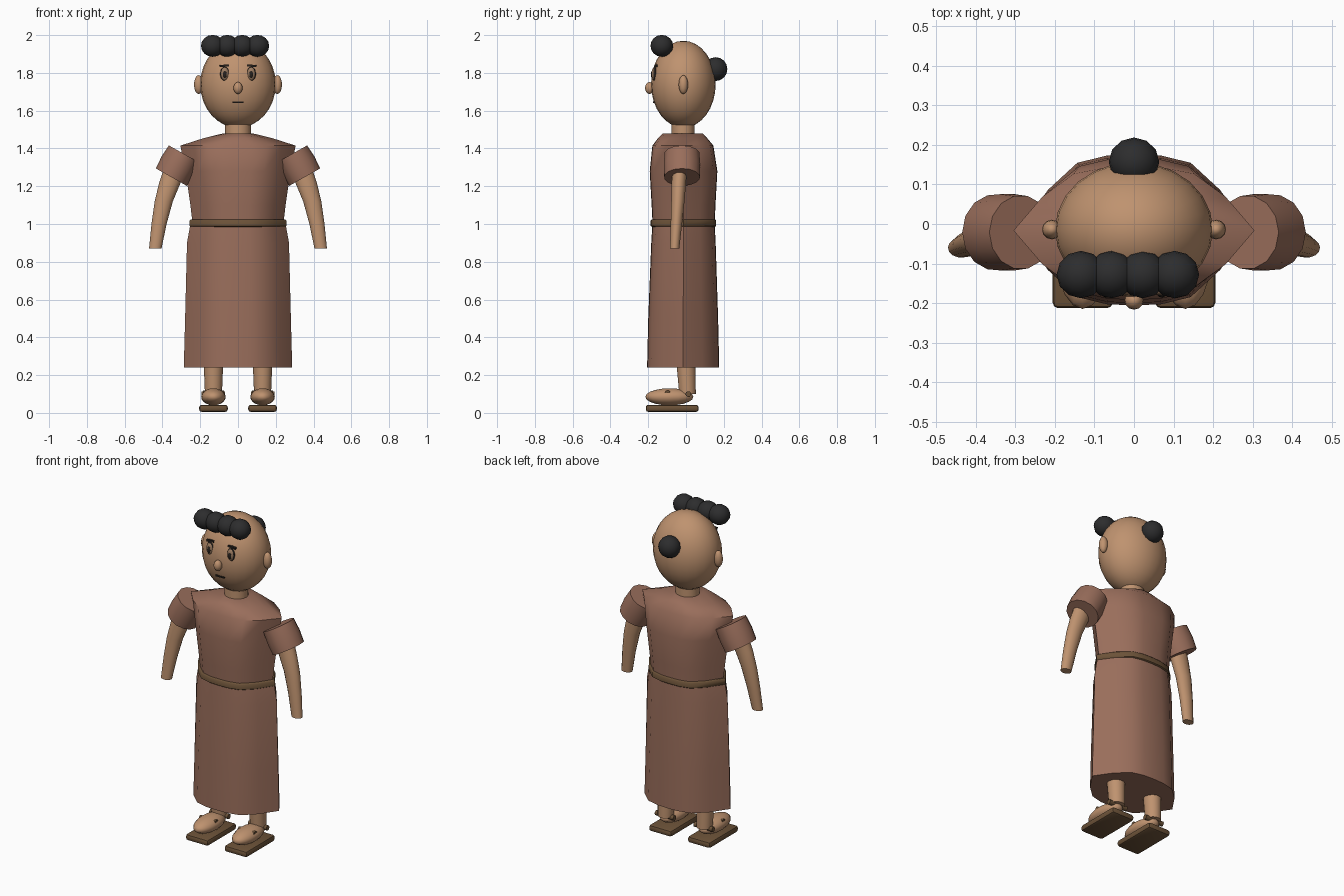
import bpy, bmesh, math
from mathutils import Vector

if "Cube" in bpy.data.objects:
    bpy.data.objects.remove(bpy.data.objects["Cube"])


def material(name, rgb):
    m = bpy.data.materials.new(name)
    m.diffuse_color = (*rgb, 1)
    m.use_nodes = True
    m.node_tree.nodes["Principled BSDF"].inputs["Base Color"].default_value = m.diffuse_color
    return m


SKIN = material("skin", (0.52, 0.29, 0.16))
ROBE = material("robe brown", (0.32, 0.155, 0.105))
LEATHER = material("leather", (0.15, 0.085, 0.04))
HAIR = material("hair black", (0.026, 0.026, 0.027))
INK = material("dark feature", (0.02, 0.015, 0.012))
EYE = material("eye tan", (0.33, 0.2, 0.12))


def finish(name, bm, mat, angle=50):
    bmesh.ops.recalc_face_normals(bm, faces=bm.faces)
    me = bpy.data.meshes.new(name)
    bm.to_mesh(me)
    bm.free()
    me.materials.append(mat)
    ob = bpy.data.objects.new(name, me)
    bpy.context.collection.objects.link(ob)
    bpy.ops.object.select_all(action='DESELECT')
    ob.select_set(True)
    bpy.context.view_layer.objects.active = ob
    bpy.ops.object.shade_smooth_by_angle(angle=math.radians(angle))
    return ob


def ball(name, loc, size, mat, seg=12, rings=8):
    bm = bmesh.new()
    bmesh.ops.create_uvsphere(bm, u_segments=seg, v_segments=rings, radius=1)
    for v in bm.verts:
        v.co = Vector((v.co.x * size[0], v.co.y * size[1], v.co.z * size[2])) + Vector(loc)
    return finish(name, bm, mat, 60)


def box(name, loc, size, mat, tilt=0, bevel=0):
    bm = bmesh.new()
    bmesh.ops.create_cube(bm, size=1)
    for v in bm.verts:
        v.co = Vector((v.co.x * size[0], v.co.y * size[1], v.co.z * size[2]))
    if bevel:
        bmesh.ops.bevel(bm, geom=bm.edges[:], offset=bevel, segments=2,
                        affect='EDGES', profile=0.5)
    ob = finish(name, bm, mat, 30)
    ob.location = loc
    ob.rotation_euler.y = tilt
    return ob


def loft(name, rings, mat, angle=50):
    bm = bmesh.new()
    loops = [[bm.verts.new(p) for p in r] for r in rings]
    n = len(loops[0])
    for a, b in zip(loops, loops[1:]):
        for i in range(n):
            bm.faces.new((a[i], a[(i + 1) % n], b[(i + 1) % n], b[i]))
    bm.faces.new(loops[0])
    bm.faces.new(loops[-1])
    return finish(name, bm, mat, angle)


def circle(c, rx, ry, n=14, u=Vector((1, 0, 0)), v=Vector((0, 1, 0))):
    return [Vector(c) + u * rx * math.cos(2 * math.pi * i / n)
            + v * ry * math.sin(2 * math.pi * i / n) for i in range(n)]


# Body cross-section: a broad lens with pointed sides
QUARTER = [(1, 0), (0.76, 0.53), (0.5, 0.89), (0.24, 0.985)]
LENS = (QUARTER + [(0, 1)] + [(-x, y) for x, y in QUARTER[::-1]]
        + [(-x, -y) for x, y in QUARTER[1:]] + [(0, -1)]
        + [(x, -y) for x, y in QUARTER[:0:-1]])


def body(name, rows, mat, angle=50):
    # rows: height, half width, front y, back y
    rings = [[(x * w, (f + b) / 2 + y * (b - f) / 2, z) for x, y in LENS]
             for z, w, f, b in rows]
    return loft(name, rings, mat, angle)


# Clothing
body("skirt", [(0.24, 0.287, -0.206, 0.176), (0.5, 0.28, -0.2, 0.17),
               (0.9, 0.27, -0.184, 0.157), (1.0, 0.252, -0.178, 0.152)], ROBE)
body("tunic_top", [(0.98, 0.238, -0.176, 0.151), (1.1, 0.252, -0.182, 0.156),
                   (1.28, 0.278, -0.192, 0.166), (1.415, 0.305, -0.178, 0.145),
                   (1.455, 0.18, -0.148, 0.112), (1.478, 0.085, -0.125, 0.09)], ROBE, 60)
body("belt", [(0.985, 0.25, -0.18, 0.154), (0.99, 0.257, -0.187, 0.16),
              (1.018, 0.257, -0.187, 0.16), (1.025, 0.25, -0.18, 0.154)], LEATHER)

# Neck and head
loft("neck", [circle((0, -0.015, z), 0.068, 0.062, 18) for z in (1.44, 1.56)], SKIN)
ball("head", (0, -0.014, 1.74), (0.2, 0.171, 0.23), SKIN, 24, 16)
ball("nose", (0, -0.193, 1.72), (0.024, 0.024, 0.032), SKIN)
box("mouth", (0, -0.171, 1.645), (0.056, 0.009, 0.008), INK)

# Hair buns
for i, x in enumerate((-0.134, -0.057, 0.022, 0.103)):
    ball(f"front_curl_{i + 1}", (x, -0.128, 1.943), (0.062, 0.06, 0.058), HAIR)
ball("back_bun", (0, 0.157, 1.82), (0.064, 0.062, 0.063), HAIR)

for s, side in ((-1, "left"), (1, "right")):
    # Face details
    ball(f"{side}_ear", (s * 0.208, -0.014, 1.738), (0.025, 0.025, 0.05), SKIN)
    ball(f"{side}_eye_rim", (s * 0.07, -0.166, 1.795), (0.025, 0.012, 0.038), INK)
    ball(f"{side}_eye", (s * 0.07, -0.170, 1.795), (0.021, 0.012, 0.034), EYE)
    ball(f"{side}_pupil", (s * 0.07, -0.178, 1.792), (0.011, 0.008, 0.02), INK)
    box(f"{side}_eyebrow", (s * 0.072, -0.159, 1.838), (0.05, 0.014, 0.011), INK, s * 0.09)

    # Sleeve: short tube slanting out and down
    axis = Vector((s * 0.49, 0, -0.872))
    across = Vector((0.872, 0, s * 0.49))
    loft(f"{side}_sleeve", [circle((s * x, -0.021, z), r, r * 1.02, 14, across)
                            for x, z, r in ((0.286, 1.371, 0.092), (0.32, 1.31, 0.097),
                                            (0.353, 1.248, 0.094))], ROBE)
    # Arm
    loft(f"{side}_arm", [circle((s * x, y, z), rx, ry, 14) for x, y, z, rx, ry in (
        (0.325, -0.03, 1.33, 0.055, 0.04), (0.36, -0.038, 1.22, 0.057, 0.039),
        (0.393, -0.043, 1.12, 0.048, 0.036), (0.418, -0.051, 1.0, 0.04, 0.031),
        (0.438, -0.06, 0.87, 0.033, 0.025))], SKIN)

    # Leg, foot and sandal
    loft(f"{side}_leg", [circle((s * 0.13, y, z), r, r, 14) for y, z, r in (
        (0.008, 0.1, 0.045), (-0.002, 0.3, 0.053))], SKIN)
    ball(f"{side}_foot", (s * 0.13, -0.088, 0.085), (0.065, 0.127, 0.045), SKIN, 16, 10)
    box(f"{side}_sole", (s * 0.13, -0.073, 0.024), (0.152, 0.28, 0.038), LEATHER, 0, 0.014)
    for part, y, z, w in (("toe_strap", -0.097, 0.105, 0.055), ("heel_strap", 0.012, 0.1, 0.062)):
        loft(f"{side}_{part}", [circle((s * 0.13 + d * w, y, z), 0.015, 0.015, 10,
                                       Vector((0, 1, 0)), Vector((0, 0, 1)))
                                for d in (-1, 1)], LEATHER)
